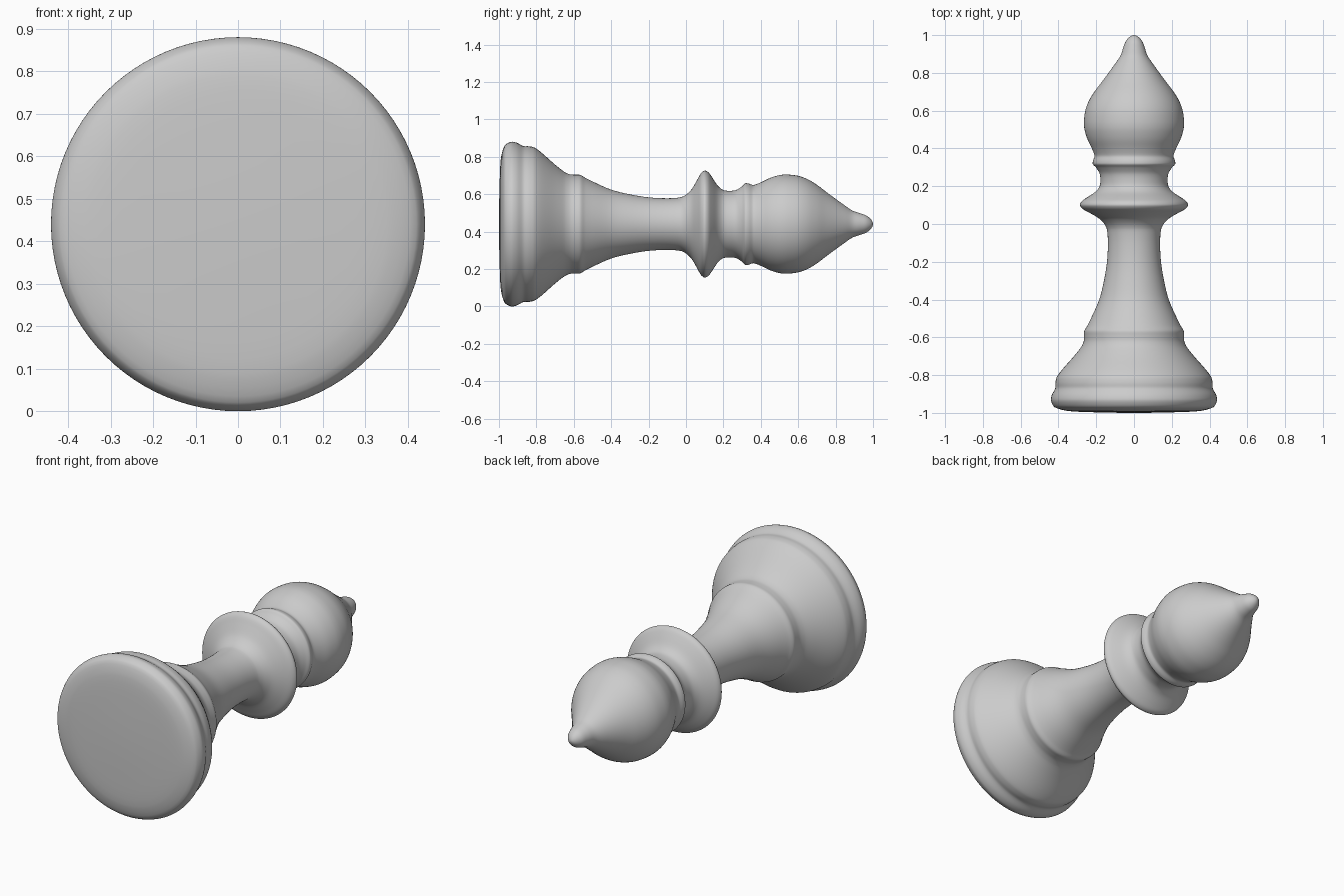
import bpy, bmesh
from math import pi, radians
from mathutils import Vector, Matrix

if "Cube" in bpy.data.objects:
    bpy.data.objects.remove(bpy.data.objects["Cube"])

AXIS_Z = 0.44   # height of the lying turning axis
SIDES = 96
STEPS = 4

# Turned sections as (position along y, radius), foot to tip
foot = [(-1.0, 0), (-0.997, 0.2), (-0.99, 0.35), (-0.97, 0.42), (-0.935, 0.44),
        (-0.905, 0.435), (-0.87, 0.417), (-0.84, 0.416), (-0.81, 0.409),
        (-0.77, 0.38), (-0.70, 0.318), (-0.65, 0.279), (-0.62, 0.266)]
stem = [(-0.59, 0.264), (-0.565, 0.263), (-0.54, 0.248), (-0.5, 0.228),
        (-0.4, 0.184), (-0.3, 0.159), (-0.2, 0.143), (-0.1, 0.138),
        (-0.03, 0.143), (0.0, 0.157)]
collar = [(0.03, 0.186), (0.06, 0.237), (0.08, 0.272), (0.1, 0.286),
          (0.12, 0.277), (0.14, 0.25), (0.17, 0.205), (0.2, 0.182),
          (0.24, 0.178), (0.27, 0.183), (0.3, 0.202), (0.317, 0.218),
          (0.335, 0.217), (0.36, 0.209)]
head = [(0.4, 0.223), (0.45, 0.247), (0.5, 0.262), (0.54, 0.265), (0.6, 0.258),
        (0.65, 0.24), (0.7, 0.21), (0.75, 0.172), (0.8, 0.135), (0.85, 0.099),
        (0.89, 0.072), (0.93, 0.058), (0.965, 0.045), (0.99, 0.024), (1.0, 0)]


def smooth_profile(pts):
    """Catmull-Rom curve through the profile points."""
    p = [Vector(q) for q in pts]
    # mirrored end points make the curve meet the axis squarely
    p = [Vector((p[1].x, -p[1].y))] + p + [Vector((p[-2].x, -p[-2].y))]
    out = []
    for a, b, c, d in zip(p, p[1:], p[2:], p[3:]):
        k = min(1.0, (c - b).length / max((b - a).length, 1e-6))
        m = min(1.0, (c - b).length / max((d - c).length, 1e-6))
        t0, t1 = (c - a) * 0.5 * k, (d - b) * 0.5 * m
        for i in range(STEPS):
            t = i / STEPS
            out.append(b * (2*t**3 - 3*t*t + 1) + t0 * (t**3 - 2*t*t + t)
                       + c * (3*t*t - 2*t**3) + t1 * (t**3 - t*t))
    return out + [p[-2]]


# Turned chess piece lying along y
bm = bmesh.new()
verts = [bm.verts.new((max(r, 0), y, 0)) for y, r in smooth_profile(foot + stem + collar + head)]
edges = [bm.edges.new(pair) for pair in zip(verts, verts[1:])]
bmesh.ops.spin(bm, geom=verts + edges, cent=(0, 0, 0), axis=(0, 1, 0),
               angle=2 * pi, steps=SIDES, use_merge=True)
bmesh.ops.remove_doubles(bm, verts=bm.verts[:], dist=1e-5)
bmesh.ops.recalc_face_normals(bm, faces=bm.faces[:])
bm.transform(Matrix.Translation((0, 0, AXIS_Z)))

mesh = bpy.data.meshes.new("turned_chess_piece")
bm.to_mesh(mesh)
bm.free()
piece = bpy.data.objects.new("turned_chess_piece", mesh)
bpy.context.collection.objects.link(piece)
bpy.context.view_layer.objects.active = piece
piece.select_set(True)
bpy.ops.object.shade_smooth_by_angle(angle=radians(50))
